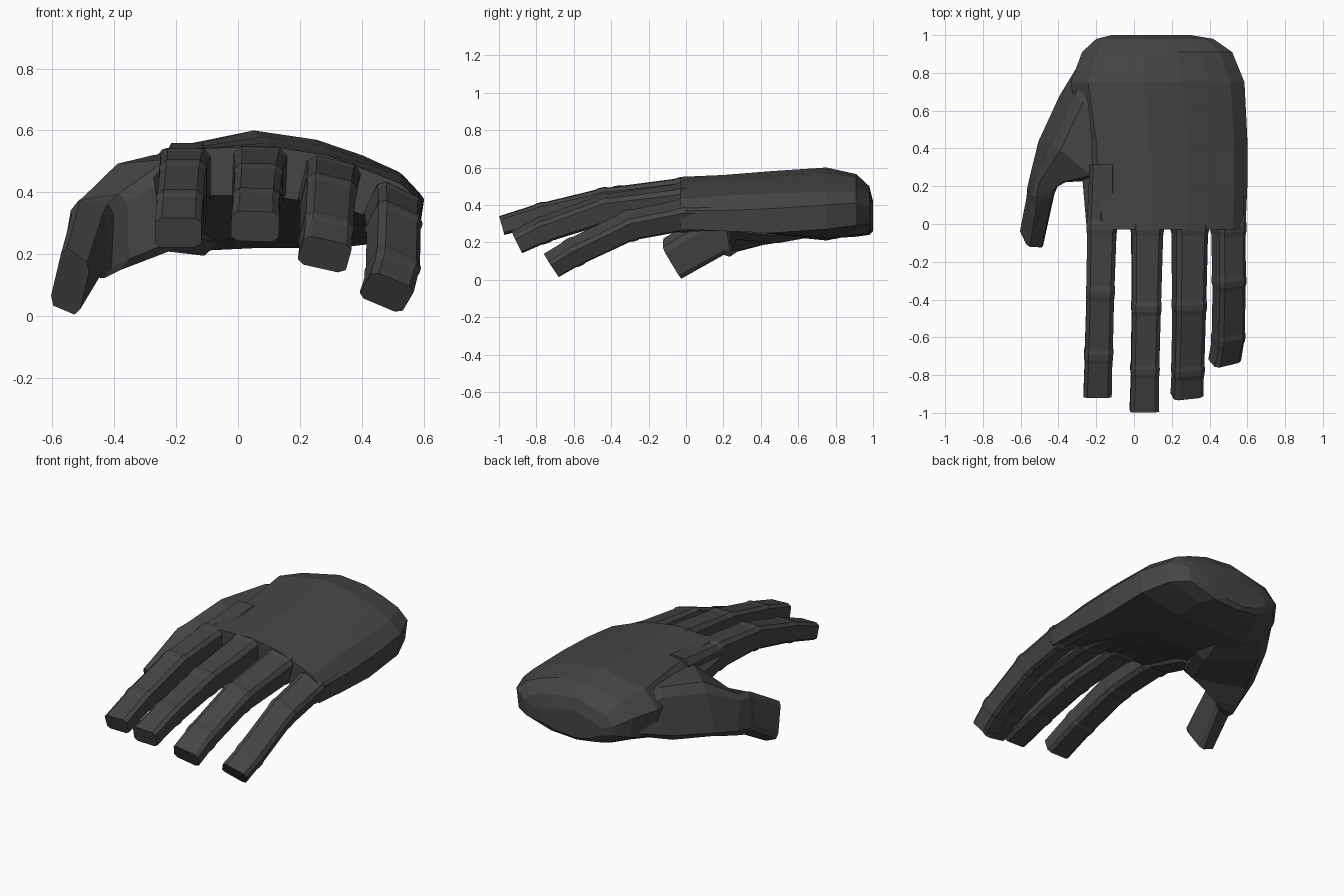
import bpy, bmesh
from math import radians, cos, sin
from mathutils import Vector as V

mat = bpy.data.materials.new("dark_grey")
mat.diffuse_color = (0.06, 0.06, 0.06, 1)


def loft(name, rings):
    """Skin a list of equal-length point rings and cap both ends."""
    bm = bmesh.new()
    vs = [[bm.verts.new(p) for p in r] for r in rings]
    n = len(vs[0])
    for a, b in zip(vs, vs[1:]):
        for i in range(n):
            j = (i + 1) % n
            bm.faces.new((a[i], a[j], b[j], b[i]))
    bm.faces.new(vs[0])
    bm.faces.new(vs[-1])
    bmesh.ops.recalc_face_normals(bm, faces=bm.faces)
    me = bpy.data.meshes.new(name)
    bm.to_mesh(me)
    bm.free()
    me.materials.append(mat)
    ob = bpy.data.objects.new(name, me)
    bpy.context.collection.objects.link(ob)
    return ob


def chamfer(corners, f=0.14):
    """Cut the corners of a four-point ring to make eight points."""
    out = []
    for i, p in enumerate(corners):
        out += [p.lerp(corners[i - 1], f), p.lerp(corners[(i + 1) % 4], f)]
    return out


def finger(name, joints, roll):
    """Tapered boxy finger; joints are (x, y, z, width, height)."""
    P = [V(j[:3]) for j in joints]
    rings = []

    def ring(c, t, w, h, k=1.0):
        up = t.cross(V((1, 0, 0))).normalized()
        side = V((1, 0, 0)) * cos(roll) + up * sin(roll)
        top = t.cross(side).normalized()
        s, u = side * w * (1 + k) / 4, top * h * k / 2
        rings.append(chamfer([c - s + u, c + s + u, c + s - u, c - s - u]))

    for i, (x, y, z, w, h) in enumerate(joints):
        before = (P[i] - P[i - 1]).normalized() if i else None
        after = (P[i + 1] - P[i]).normalized() if i < len(P) - 1 else None
        if before is None or after is None:
            ring(P[i], before or after, w, h)
        else:
            # raised knuckle band with a narrow crease after it
            mid = (before + after).normalized()
            ring(P[i] - before * 0.035, before, w, h, 0.98)
            ring(P[i] - before * 0.015, mid, w, h, 1.05)
            ring(P[i] + after * 0.015, mid, w, h, 1.03)
            ring(P[i] + after * 0.035, after, w, h, 0.95)
    loft(name, rings)


# Palm: y, x min, x max, top heights, bottom heights (left to right)
TOP_X = (0, 0.1, 0.42, 0.64, 0.8, 0.92, 1)
LOW_X = (0.02, 0.2, 0.42, 0.7, 0.98)
sections = [
    (-0.03, -0.25, 0.59, (.47, .54, .55, .52, .47, .43, .37), (.40, .39, .39, .35, .27)),
    (0.20, -0.27, 0.60, (.45, .54, .56, .53, .49, .45, .37), (.33, .33, .33, .30, .26)),
    (0.45, -0.29, 0.60, (.43, .54, .58, .55, .50, .46, .38), (.24, .24, .26, .25, .25)),
    (0.75, -0.335, 0.585, (.44, .54, .60, .57, .52, .47, .40), (.27, .21, .22, .22, .27)),
    (0.91, -0.275, 0.52, (.43, .51, .565, .55, .51, .47, .41), (.31, .24, .23, .24, .29)),
    (0.98, -0.20, 0.42, (.39, .44, .50, .48, .46, .43, .39), (.33, .26, .24, .25, .30)),
    (1.00, -0.12, 0.30, (.36, .39, .42, .41, .40, .38, .36), (.32, .28, .26, .27, .30)),
]
rings = []
for y, x0, x1, top, low in sections:
    w = x1 - x0
    upper = [V((x0 + w * f, y, z)) for f, z in zip(TOP_X, top)]
    lower = [V((x0 + w * f, y, z)) for f, z in zip(LOW_X, low)]
    rings.append(upper + lower[::-1])
loft("palm", rings)

# Fingers: root buried in the palm, base, two knuckles, blunt tip
finger("index_finger", [(-.165, .3, .42, .14, .28), (-.17, -.02, .455, .16, .17),
                        (-.178, -.36, .432, .15, .14), (-.187, -.69, .345, .15, .12),
                        (-.193, -.905, .27, .15, .1)], 0)
finger("middle_finger", [(.07, .3, .43, .16, .25), (.07, -.02, .46, .17, .17),
                         (.065, -.44, .42, .155, .14), (.058, -.77, .35, .15, .12),
                         (.055, -.985, .29, .155, .1)], radians(-2))
finger("ring_finger", [(.295, .3, .405, .16, .22), (.295, -.02, .42, .175, .17),
                       (.292, -.43, .38, .165, .14), (.285, -.77, .265, .16, .12),
                       (.28, -.905, .2, .16, .105)], radians(-14))
finger("little_finger", [(.5, .3, .35, .14, .15), (.5, -.02, .345, .16, .14),
                         (.503, -.3, .29, .155, .13), (.5, -.6, .147, .155, .12),
                         (.48, -.72, .077, .155, .11)], radians(-26))

# Thumb: corners upper outer, upper inner, lower inner, lower outer
thumb = [
    [(-.565, -.12, .23), (-.475, -.125, .165), (-.515, -.025, 0), (-.61, -.025, .04)],
    [(-.53, .10, .36), (-.42, .15, .33), (-.43, .21, .13), (-.575, .15, .15)],
    [(-.535, .14, .375), (-.40, .20, .36), (-.41, .24, .12), (-.57, .20, .14)],
    [(-.525, .22, .38), (-.36, .22, .40), (-.35, .24, .15), (-.55, .28, .15)],
    [(-.42, .42, .49), (-.20, .23, .51), (-.16, .24, .22), (-.52, .44, .18)],
    [(-.30, .67, .52), (-.08, .50, .53), (-.06, .46, .19), (-.41, .68, .23)],
    [(-.25, .86, .45), (.0, .78, .50), (.0, .76, .25), (-.29, .86, .30)],
    [(-.15, .92, .42), (.0, .90, .45), (.0, .90, .30), (-.15, .92, .34)],
]
loft("thumb", [chamfer([V(p) for p in r]) for r in thumb])
